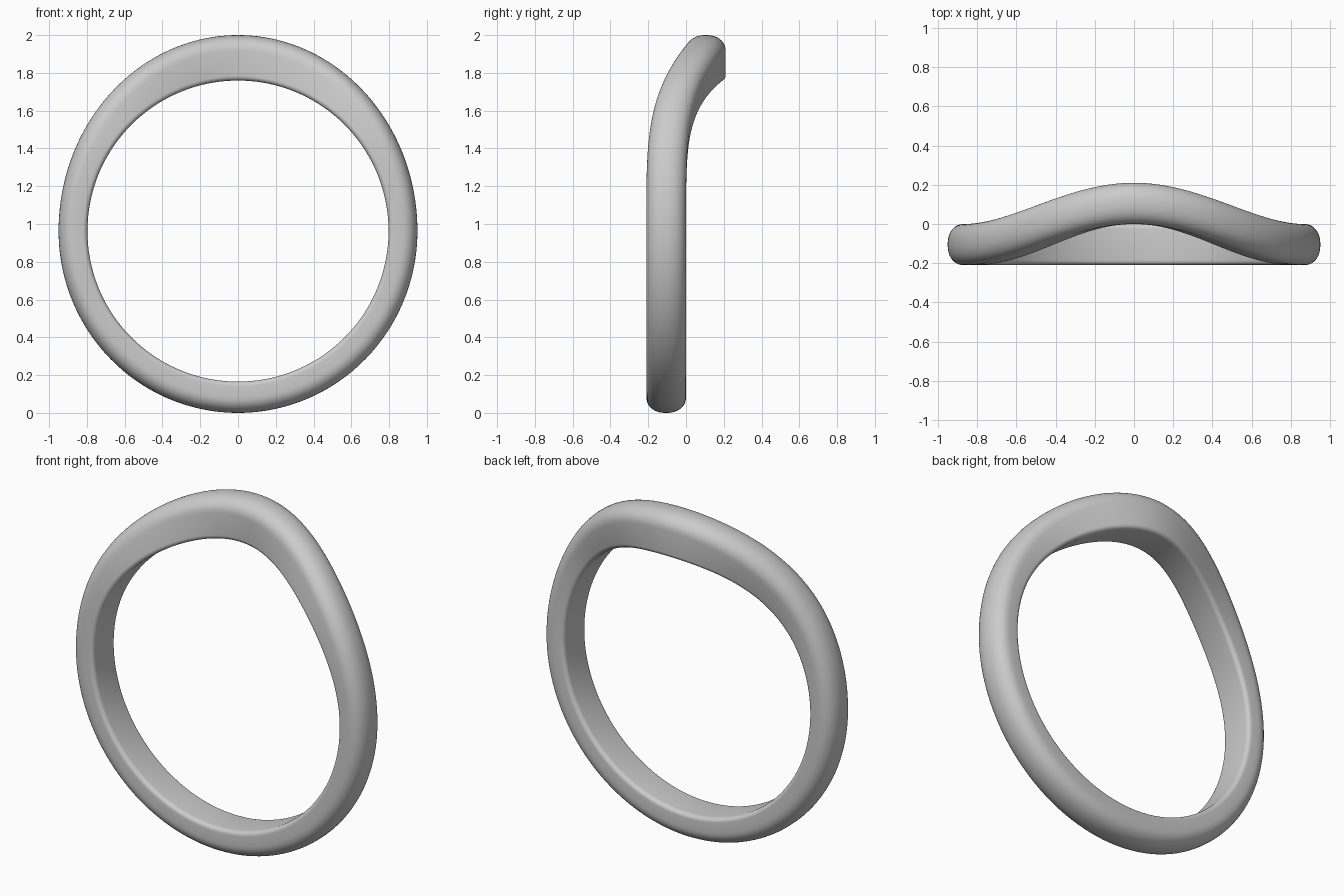
import bpy
import bmesh
from math import sin, cos, pi, sqrt

cube = bpy.data.objects.get("Cube")
if cube:
    bpy.data.objects.remove(cube, do_unlink=True)

INNER, SIDE, TOP, BOTTOM = 0.797, 0.95, 1.0375, 0.9625
HALF_WIDTH, DOME, FILLET = 0.105, 0.085, 0.025
STEPS = 192

# Plain grey metal
metal = bpy.data.materials.new("grey_metal")
metal.use_nodes = True
grey = (0.6, 0.6, 0.6, 1)
metal.diffuse_color = grey
metal.node_tree.nodes["Principled BSDF"].inputs["Base Color"].default_value = grey


def section(thickness):
    """Cross-section as (y, height): domed outside, flat inside, soft inner edges."""
    half = []
    for i in range(7):
        a = pi / 2 * i / 6
        half.append((HALF_WIDTH - FILLET * (1 - sin(a)), FILLET * (1 - cos(a))))
    for i in range(13):
        a = pi / 2 * i / 12
        half.append((HALF_WIDTH * cos(a) ** 0.9,
                     thickness - DOME + DOME * sin(a) ** 0.9))
    return half + [(-y, h) for y, h in reversed(half[:-1])]


# Band: sections swept around the circle, the upper half arched backwards
bm = bmesh.new()
rings = []
for s in range(STEPS):
    a = 2 * pi * s / STEPS
    c, n = cos(a), sin(a)
    tall = TOP if n > 0 else BOTTOM
    outer = 1 / sqrt((c / SIDE) ** 2 + (n / tall) ** 2)
    arch = (1 + cos(pi * c)) / 2 if n > 0 else 0
    offset = -HALF_WIDTH + 2 * HALF_WIDTH * arch
    rings.append([bm.verts.new(((INNER + h) * c, y + offset,
                                BOTTOM + (INNER + h) * n))
                  for y, h in section(outer - INNER)])
for s, ring in enumerate(rings):
    after = rings[(s + 1) % STEPS]
    for i in range(len(ring)):
        j = (i + 1) % len(ring)
        bm.faces.new((ring[i], ring[j], after[j], after[i]))
bmesh.ops.recalc_face_normals(bm, faces=bm.faces)

mesh = bpy.data.meshes.new("ring_band")
bm.to_mesh(mesh)
bm.free()
mesh.materials.append(metal)
band = bpy.data.objects.new("ring_band", mesh)
bpy.context.collection.objects.link(band)
for polygon in mesh.polygons:
    polygon.use_smooth = True
